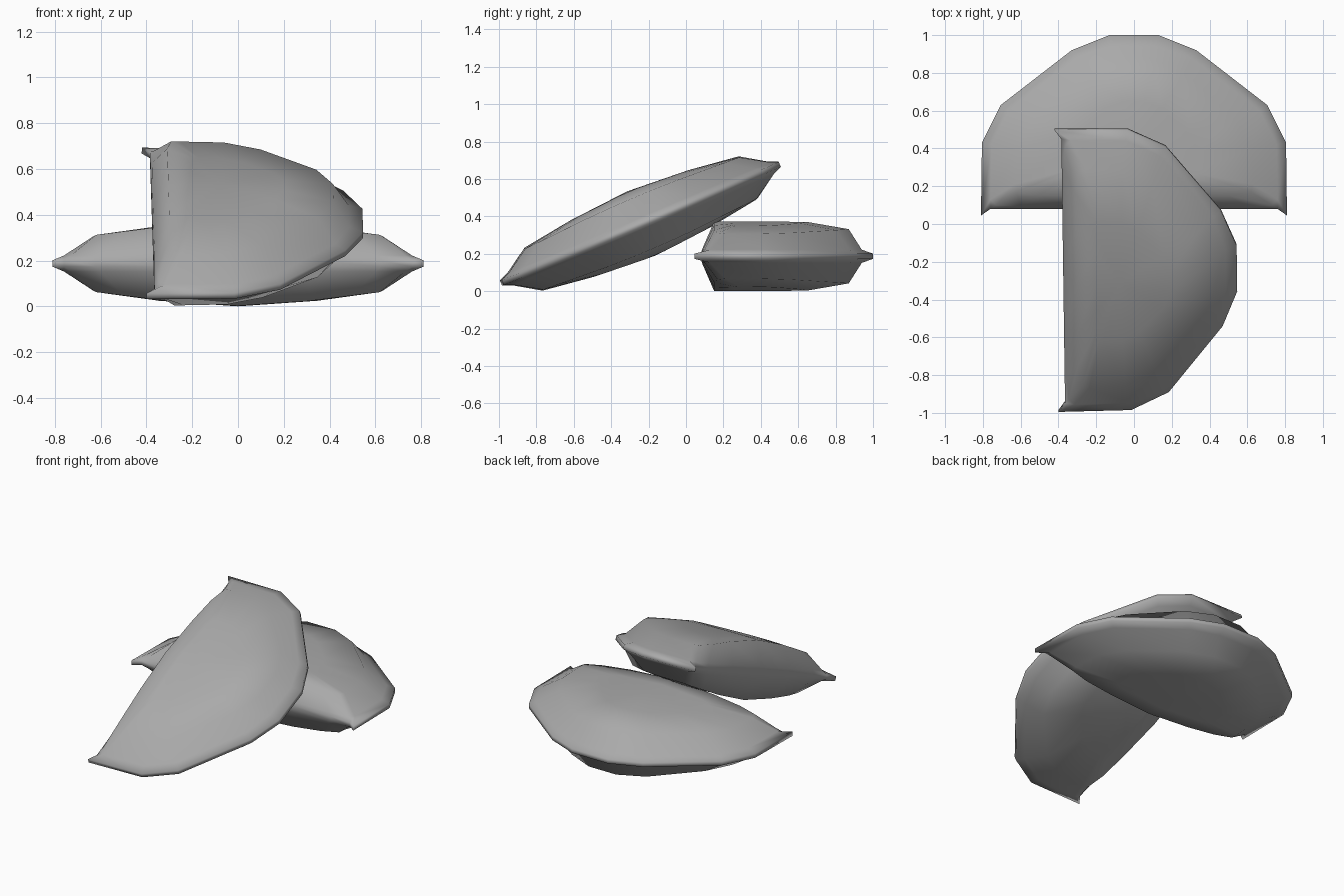
import bpy, bmesh, math
from mathutils import Matrix, Vector

cube = bpy.data.objects.get("Cube")
if cube:
    bpy.data.objects.remove(cube)

grey = bpy.data.materials.new("dough_grey")
grey.use_nodes = True
grey.diffuse_color = (0.4, 0.4, 0.4, 1)
grey.node_tree.nodes["Principled BSDF"].inputs["Base Color"].default_value = (0.4, 0.4, 0.4, 1)

# Half outlines (x >= 0) running from the straight edge round to the curved edge
RIM = [(0, .08), (.33, .08), (.62, .08), (.76, .08), (.81, .045),
       (.805, .43), (.705, .63), (.33, .92), (.13, 1.0)]
FOLD = [(0, .085), (.33, .085), (.6, .09), (.73, .10), (.76, .13),
        (.755, .42), (.665, .6), (.31, .875), (.12, .94)]
SHOULDER = [(0, .15), (.3, .15), (.5, .15), (.62, .17), (.63, .21),
            (.62, .4), (.53, .56), (.27, .8), (.1, .87)]
SHOULDER_Z = [.185, .165, .14, .125, .12, .12, .125, .14, .145]


def mirrored(half, heights):
    pts = [Vector((x, y, z)) for (x, y), z in zip(half, heights)]
    return pts + [Vector((-p.x, p.y, p.z)) for p in reversed(pts[1:])]


def half_moon(name, matrix):
    """Filled half-moon pastry with a thin pinched rim, about its rim plane."""
    count = len(RIM)
    shoulder = mirrored(SHOULDER, SHOULDER_Z)
    middle = Vector((0, .38, .185))
    crown = [p.lerp(middle, .45) for p in shoulder]
    for p in crown:
        p.z = .187 - .07 * abs(p.x)
    upper = [crown, shoulder, mirrored(FOLD, [.035] * count),
             mirrored(RIM, [.014] * count)]
    lower = [[Vector((p.x, p.y, -p.z)) for p in ring] for ring in reversed(upper)]

    bm = bmesh.new()
    rings = [[bm.verts.new(p) for p in ring] for ring in upper + lower]
    n = len(rings[0])
    for a, b in zip(rings, rings[1:]):
        for i in range(n):
            j = (i + 1) % n
            bm.faces.new((a[i], a[j], b[j], b[i]))
    # Close the top and bottom with fans
    for ring, side in ((rings[0], 1), (rings[-1], -1)):
        hub = bm.verts.new((0, middle.y, side * .187))
        for i in range(n):
            bm.faces.new((hub, ring[i], ring[(i + 1) % n]))
    bmesh.ops.recalc_face_normals(bm, faces=bm.faces)

    mesh = bpy.data.meshes.new(name)
    bm.to_mesh(mesh)
    bm.free()
    mesh.materials.append(grey)
    obj = bpy.data.objects.new(name, mesh)
    bpy.context.collection.objects.link(obj)
    obj.matrix_world = matrix
    bpy.ops.object.select_all(action='DESELECT')
    obj.select_set(True)
    bpy.context.view_layer.objects.active = obj
    bpy.ops.object.shade_smooth_by_angle(angle=math.radians(75))
    return obj


# One pastry lies flat, the other leans across its straight edge
half_moon("flat_pastry", Matrix.Translation((0, 0, .187)))
lean = (Matrix.Translation((-.455, -.245, .362))
        @ Matrix.Rotation(math.radians(.8), 4, 'Z')
        @ Matrix.Rotation(math.radians(23.1), 4, 'X')
        @ Matrix.Rotation(math.radians(-90), 4, 'Z'))
half_moon("leaning_pastry", lean)
